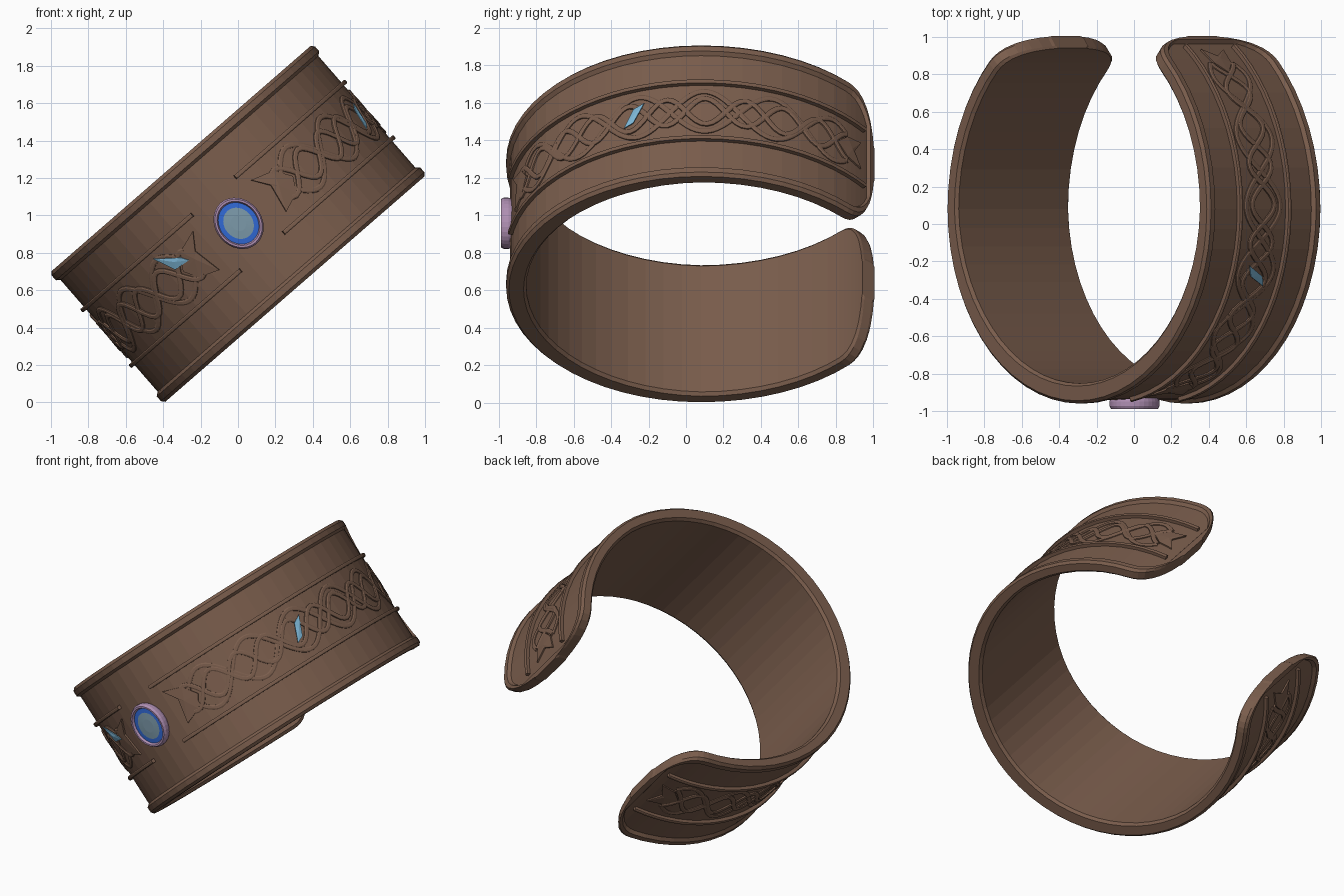
import bpy, bmesh, math
from mathutils import Vector

if "Cube" in bpy.data.objects:
    bpy.data.objects.remove(bpy.data.objects["Cube"])

TILT = math.radians(41)
CT, ST = math.cos(TILT), math.sin(TILT)
HALF = 0.463          # half width of the cuff
END = 149             # angle of the tips, measured from the front
A, YC = 0.933, 0.08   # oval half width and centre


def material(name, rgb):
    m = bpy.data.materials.new(name)
    m.diffuse_color = (*rgb, 1)
    m.use_nodes = True
    m.node_tree.nodes["Principled BSDF"].inputs["Base Color"].default_value = m.diffuse_color
    return m


BROWN = material("brown leather", (0.195, 0.110, 0.073))
LILAC = material("lilac", (0.43, 0.275, 0.45))
BLUE = material("deep blue", (0.03, 0.14, 0.66))
STONE = material("grey blue stone", (0.20, 0.32, 0.40))
SKY = material("sky blue", (0.20, 0.46, 0.66))


def tilt(u, y, w):
    """Cuff frame (u across, w along the axis) to world."""
    return Vector((u * CT - w * ST, y, 0.955 + u * ST + w * CT))


def surf(deg, w, off):
    """Point on the oval cuff wall, off = distance outside the rim."""
    a = math.radians(deg)
    b = 1.04 if abs(deg) < 90 else 1.08
    u, y = A * math.sin(a), YC - b * math.cos(a)
    n = Vector((math.sin(a) / A, -math.cos(a) / b)).normalized()
    return tilt(u + n.x * off, y + n.y * off, w)


def make(name, bm, mats):
    bmesh.ops.recalc_face_normals(bm, faces=bm.faces[:])
    me = bpy.data.meshes.new(name)
    bm.to_mesh(me)
    bm.free()
    for m in mats:
        me.materials.append(m)
    ob = bpy.data.objects.new(name, me)
    bpy.context.collection.objects.link(ob)
    return ob


def loft(bm, rings):
    """Skin closed rings of points and cap both ends."""
    vs = [[bm.verts.new(p) for p in r] for r in rings]
    n = len(vs[0])
    for a, b in zip(vs, vs[1:]):
        for i in range(n):
            j = (i + 1) % n
            bm.faces.new((a[i], a[j], b[j], b[i]))
    bm.faces.new(vs[0])
    bm.faces.new(vs[-1])


def ribbon(bm, path, width, top, base=-0.03):
    """Raised bevelled strip following (angle, w) points on the wall."""
    rings = []
    for i, (d, w) in enumerate(path):
        d0, w0 = path[max(i - 1, 0)]
        d1, w1 = path[min(i + 1, len(path) - 1)]
        t = Vector((math.radians(d1 - d0), w1 - w0)).normalized()
        nd, nw = math.degrees(-t.y), t.x
        rings.append([surf(d + nd * s * width, w + nw * s * width, o)
                      for s, o in ((-.5, base), (-.5, top - .004), (-.25, top),
                                   (.25, top), (.5, top - .004), (.5, base))])
    loft(bm, rings)


def plate(bm, pts, top, base=-0.024):
    """Flat raised polygon on the wall, fanned from its middle."""
    n = len(pts)
    mid = (sum(p[0] for p in pts) / n, sum(p[1] for p in pts) / n)
    c = bm.verts.new(surf(*mid, top))
    up = [bm.verts.new(surf(*p, top - 0.004)) for p in pts]
    lo = [bm.verts.new(surf(*p, base)) for p in pts]
    for i in range(n):
        j = (i + 1) % n
        bm.faces.new((c, up[i], up[j]))
        bm.faces.new((up[i], lo[i], lo[j], up[j]))


# Cuff band: rimmed cross-section swept round the oval, thicker at the front
angles = [6 * i for i in range(23)] + [137, 139, 141, 143, 145, 146.3, 147, 148, 148.6, END]
angles = [-a for a in angles[:0:-1]] + angles
rings = []
for a in angles:
    s = max(0, (abs(a) - 136) / (END - 136))
    h = max(0.13, HALF * max(0, 1 - s ** 2.6) ** 0.45)
    inner = -0.078 - 0.03 * max(0, math.cos(math.radians(a)))
    body = 0 if abs(a) > 146.5 else -0.02      # rim wraps round the tips
    edge = [(inner, 0.018), (inner + 0.015, 0), (-0.015, 0), (0, 0.018),
            (0, 0.052), (body, 0.068)]
    rings.append([surf(a, h - d, o) for o, d in edge]
                 + [surf(a, d - h, o) for o, d in reversed(edge)])
bm = bmesh.new()
loft(bm, rings)
make("cuff_band", bm, [BROWN])

# Raised border lines either side of each decorated panel
bm = bmesh.new()
for side in (-1, 1):
    for w in (-0.197, 0.197):
        ribbon(bm, [(side * (9.5 + 135 * i / 28), w) for i in range(29)], 0.024, 0.005)
make("panel_borders", bm, [BROWN])

# Interlaced knotwork strands
bm = bmesh.new()
for side in (-1, 1):
    for k, (phase, amp, freq) in enumerate(((0, 0.14, 0.155), (math.pi, 0.14, 0.155),
                                            (1.2, 0.09, 0.27), (4.3, 0.09, 0.27))):
        path = []
        for i in range(81):
            d = 20 + 117 * i / 80
            path.append((side * d, amp * math.sin(phase + (d - 20) * freq)))
        ribbon(bm, path, 0.03, -0.012 + 0.001 * k)
make("knotwork", bm, [BROWN])

# Pointed leaves at both ends of each panel
bm = bmesh.new()
for side in (-1, 1):
    for pts in (((13, 0.13), (17, 0.04), (15, -0.12), (22, -0.08), (25, 0.0), (21, 0.09)),
                ((143, 0.09), (140, 0.0), (143, -0.09), (137, -0.07), (133, 0.0), (137, 0.07))):
        plate(bm, [(side * d, w) for d, w in pts], -0.006)
make("knot_leaves", bm, [BROWN])

# Small sky blue inlays
bm = bmesh.new()
plate(bm, [(66.6, -0.068), (69.6, -0.045), (73, 0.08), (69.6, 0.05)], 0.002, -0.007)
plate(bm, [(-30, 0.155), (-26.5, 0.035), (-20.5, 0.025), (-22, 0.062)], 0.002, -0.007)
make("blue_inlays", bm, [SKY])

# Oval medallion: (scale, y, material of the band starting here)
PROFILE = [(0.93, -0.92, 0), (1.0, -0.948, 0), (1.0, -0.972, 0), (0.94, -0.988, 0),
           (0.86, -0.988, 0), (0.81, -0.972, 1), (0.61, -0.974, 2), (0.3, -0.977, 2)]
N = 32
bm = bmesh.new()
rows = []
for s, y, _ in PROFILE:
    rows.append([bm.verts.new(tilt(0.004 + 0.125 * s * math.cos(2 * math.pi * i / N), y,
                                   0.146 * s * math.sin(2 * math.pi * i / N)))
                 for i in range(N)])
for r in range(len(rows) - 1):
    for i in range(N):
        j = (i + 1) % N
        f = bm.faces.new((rows[r][i], rows[r][j], rows[r + 1][j], rows[r + 1][i]))
        f.material_index = PROFILE[r][2]
bm.faces.new(rows[-1]).material_index = 2
bm.faces.new(rows[0][::-1])
make("medallion", bm, [LILAC, BLUE, STONE])
